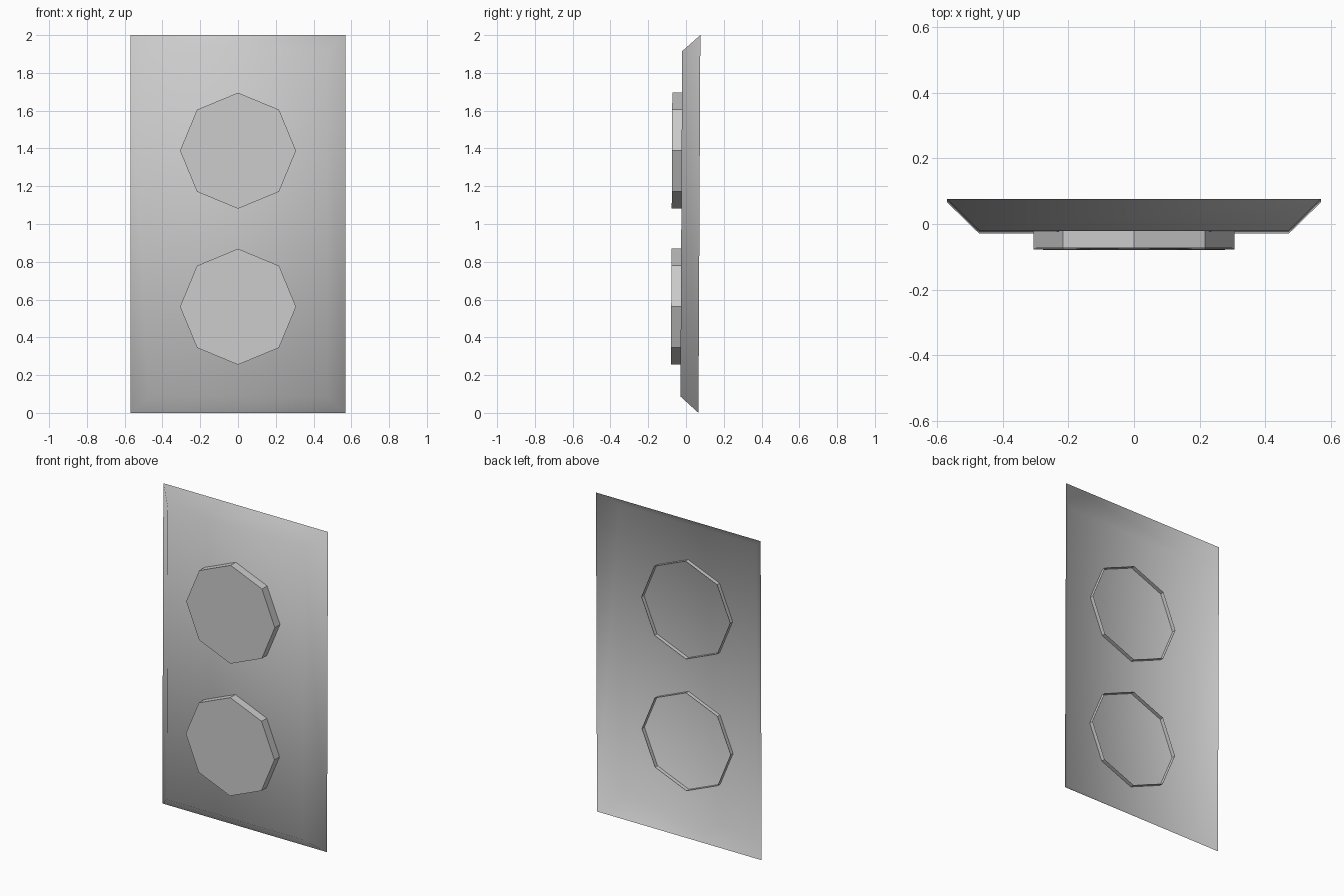
import bpy, bmesh
from math import cos, sin, pi

if "Cube" in bpy.data.objects:
    bpy.data.objects.remove(bpy.data.objects["Cube"])

# The whole cover leans very slightly: y grows with height
def lean(x, y, z):
    return (x, y + 0.005 * (z - 1), z)

def rect(hx, z0, z1, y):
    return [lean(x, y, z) for x, z in ((-hx, z0), (hx, z0), (hx, z1), (-hx, z1))]

def octagon(r, zc, y):
    return [lean(r * sin(i * pi / 4), y, zc - r * cos(i * pi / 4)) for i in range(8)]

# Open-backed shell: a front cap and walls running to the back ring
def shell(name, front, back, smooth=False):
    bm = bmesh.new()
    f = [bm.verts.new(p) for p in front]
    b = [bm.verts.new(p) for p in back]
    bm.faces.new(f)
    n = len(f)
    for i in range(n):
        j = (i + 1) % n
        bm.faces.new((f[j], f[i], b[i], b[j]))
    bm.normal_update()
    for face in bm.faces:
        face.smooth = smooth
    mesh = bpy.data.meshes.new(name)
    bm.to_mesh(mesh)
    bm.free()
    obj = bpy.data.objects.new(name, mesh)
    bpy.context.collection.objects.link(obj)
    return obj

# Cover plate with sloping edges, smooth shaded
shell("cover_plate", rect(0.472, 0.087, 1.915, -0.025), rect(0.57, 0, 2, 0.071), True)

# Two octagonal sockets passing through the plate, open at the back
for name, zc in (("lower_socket", 0.562), ("upper_socket", 1.388)):
    shell(name, octagon(0.307, zc, -0.076), octagon(0.307, zc, 0.0))
